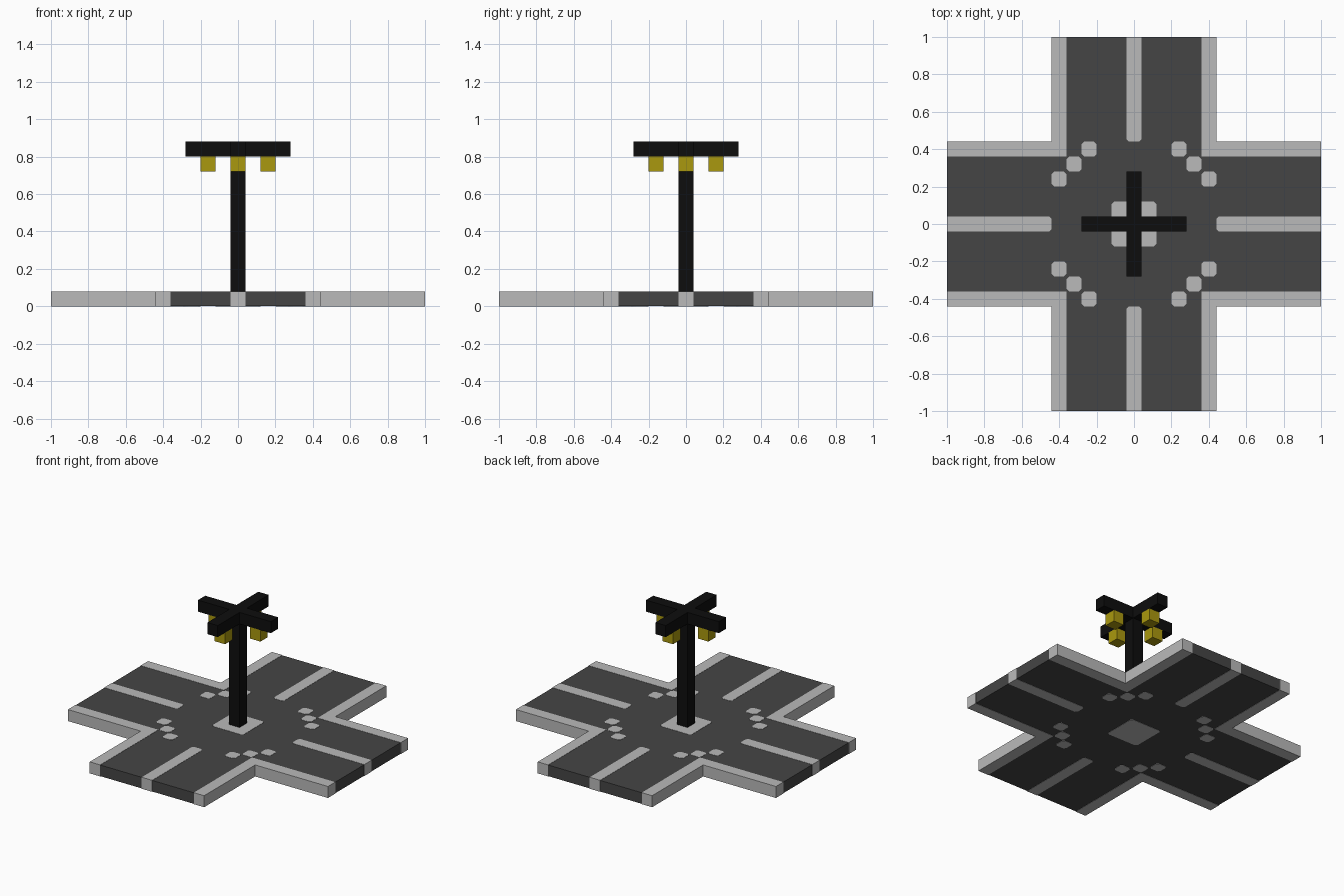
import bpy, bmesh, math
from mathutils import Matrix

cube = bpy.data.objects.get("Cube")
if cube:
    bpy.data.objects.remove(cube, do_unlink=True)


def material(name, rgb):
    lin = [c / 255 / 12.92 if c <= 10 else ((c / 255 + 0.055) / 1.055) ** 2.4 for c in rgb]
    m = bpy.data.materials.new(name)
    m.use_nodes = True
    m.diffuse_color = (*lin, 1)
    bsdf = m.node_tree.nodes["Principled BSDF"]
    bsdf.inputs["Base Color"].default_value = (*lin, 1)
    bsdf.inputs["Roughness"].default_value = 0.9
    return m


ASPHALT = material("asphalt grey", (69, 69, 69))
CONCRETE = material("pale concrete", (186, 186, 186))
BLACK = material("pole black", (13, 13, 13))
YELLOW = material("lamp yellow", (170, 152, 14))

U = 0.08        # edge of one building block
SKIN = 0.0015   # how far markings stand proud of the asphalt


def prism(name, outline, z0, z1, mat, turns=0):
    """Extrude a counter-clockwise outline from z0 to z1, turned by quarter turns."""
    bm = bmesh.new()
    base = bm.faces.new([bm.verts.new((x, y, z0)) for x, y in outline])
    ext = bmesh.ops.extrude_face_region(bm, geom=[base], use_keep_orig=True)
    top = [v for v in ext["geom"] if isinstance(v, bmesh.types.BMVert)]
    bmesh.ops.translate(bm, verts=top, vec=(0, 0, z1 - z0))
    bmesh.ops.rotate(bm, verts=bm.verts, matrix=Matrix.Rotation(turns * math.pi / 2, 3, 'Z'))
    bmesh.ops.recalc_face_normals(bm, faces=bm.faces)
    mesh = bpy.data.meshes.new(name)
    bm.to_mesh(mesh)
    bm.free()
    mesh.materials.append(mat)
    obj = bpy.data.objects.new(name, mesh)
    bpy.context.collection.objects.link(obj)
    return obj


def rect(x0, x1, y0, y1, cut=0.0, cut_far=None):
    """Rectangle with clipped corners; cut_far is the clip on the y1 side."""
    f = cut if cut_far is None else cut_far
    pts = [(x0, y0 + cut), (x0 + cut, y0), (x1 - cut, y0), (x1, y0 + cut),
           (x1, y1 - f), (x1 - f, y1), (x0 + f, y1), (x0, y1 - f)]
    return [p for i, p in enumerate(pts) if p != pts[i - 1]]


def cross(half_width, reach):
    """Plus-shaped outline."""
    w, r = half_width, reach
    arm = [(w, -w), (r, -w), (r, w)]
    pts = []
    for k in range(4):
        for x, y in arm:
            for _ in range(k):
                x, y = -y, x
            pts.append((x, y))
    return pts


# Road slab
prism("road_crossing", cross(4.6 * U, 1 - SKIN), SKIN, U - SKIN, ASPHALT)

# Kerbs, lane dividers and corner stepping marks, once per quarter
a, b = 4.5 * U, 5.5 * U
for k in range(4):
    kerb = [(a, a), (1, a), (1, b), (b, b), (b, 1), (a, 1)]
    prism(f"kerb_{k + 1}", kerb, 0, U, CONCRETE, k)
    prism(f"lane_divider_{k + 1}", rect(-U / 2, U / 2, b, 1, 0.014, 0), 0, U, CONCRETE, k)
    for n, (i, j) in enumerate([(3, 5), (4, 4), (5, 3)]):
        dot = rect((i - .5) * U, (i + .5) * U, (j - .5) * U, (j + .5) * U, 0.014)
        prism(f"crossing_mark_{k + 1}_{n + 1}", dot, 0, U, CONCRETE, k)

# Central island
prism("centre_island", rect(-1.5 * U, 1.5 * U, -1.5 * U, 1.5 * U, 0.014), 0, U, CONCRETE)

# Traffic light: pole, crossed arms and four hanging lamps
prism("signal_pole", rect(-U / 2, U / 2, -U / 2, U / 2), U, 10 * U, BLACK)
prism("signal_arms", cross(U / 2, 3.5 * U), 10 * U, 11 * U, BLACK)
for k in range(4):
    prism(f"signal_lamp_{k + 1}", rect(1.5 * U, 2.5 * U, -U / 2, U / 2), 9 * U, 10 * U, YELLOW, k)
